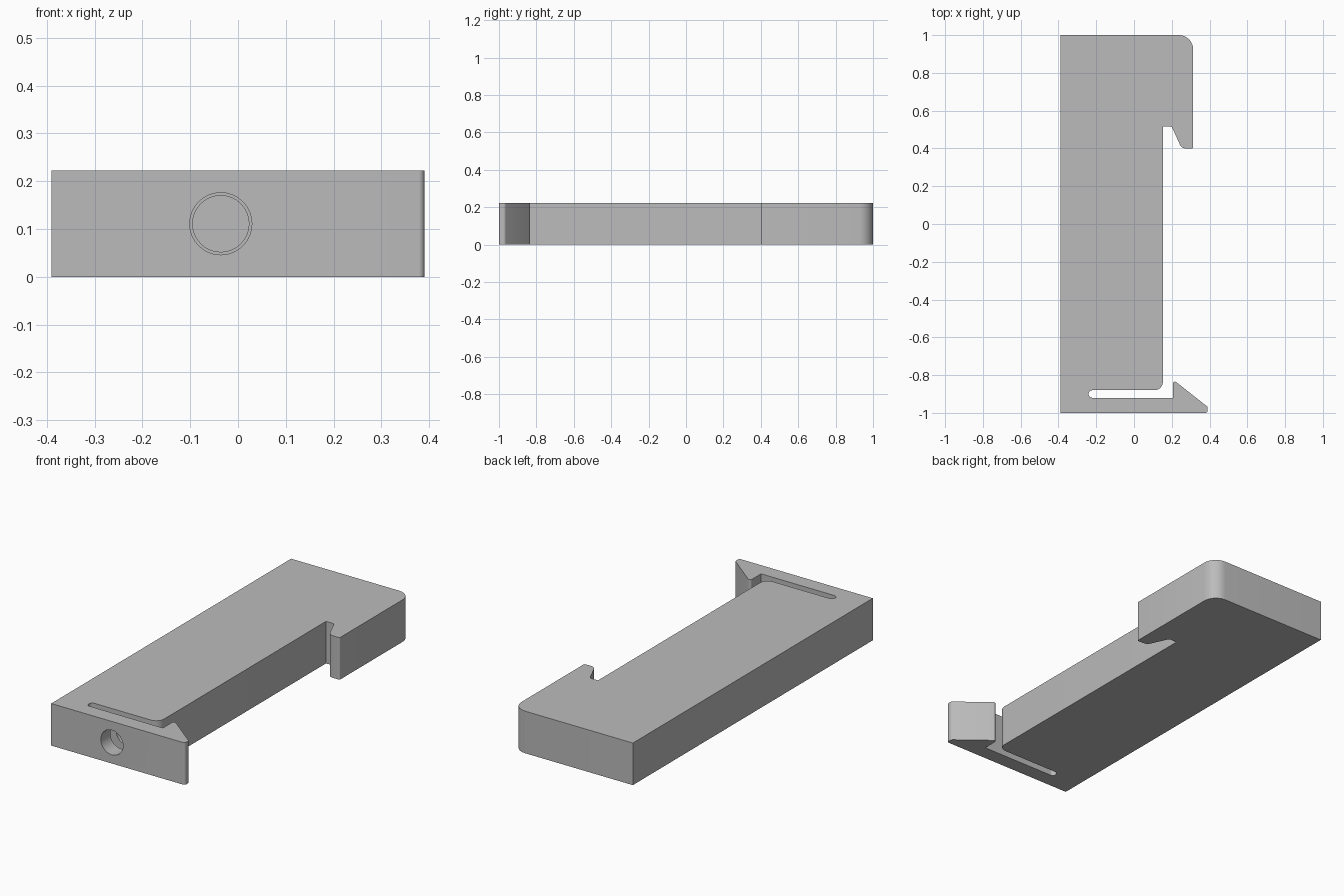
import bpy
import bmesh
from math import radians, sin, tan
from mathutils import Vector, Matrix

cube = bpy.data.objects.get("Cube")
if cube:
    bpy.data.objects.remove(cube, do_unlink=True)

THICK = 0.222

# Material
grey = bpy.data.materials.new("plain grey")
grey.use_nodes = True
colour = (0.5, 0.5, 0.5, 1)
grey.diffuse_color = colour
grey.node_tree.nodes["Principled BSDF"].inputs["Base Color"].default_value = colour

# Outline corners: x, y, fillet radius
outline = [
    (-0.39, -1, 0), (0.39, -1, 0.012), (0.39, -0.968, 0.015),    # latch tip
    (0.206, -0.823, 0.011), (0.206, -0.92, 0),                   # latch barb
    (-0.24, -0.92, 0.019), (-0.24, -0.88, 0.019),                # flex slot
    (0.153, -0.88, 0.045), (0.153, 0.515, 0),                    # inner side
    (0.2, 0.515, 0.012), (0.252, 0.4, 0.035),                    # hook
    (0.313, 0.4, 0.008), (0.313, 1, 0.075), (-0.39, 1, 0),
]


def fillet(points, steps=8):
    """Replace each corner that has a radius with an arc."""
    result = []
    for i, (x, y, r) in enumerate(points):
        p = Vector((x, y, 0))
        if r == 0:
            result.append(p)
            continue
        a = (Vector((*points[i - 1][:2], 0)) - p).normalized()
        b = (Vector((*points[(i + 1) % len(points)][:2], 0)) - p).normalized()
        half = a.angle(b) / 2
        centre = p + (a + b).normalized() * (r / sin(half))
        start = (p + a * (r / tan(half)) - centre).normalized()
        end = (p + b * (r / tan(half)) - centre).normalized()
        sweep = start.angle(end)
        axis = start.cross(end)
        for k in range(steps + 1):
            turn = Matrix.Rotation(sweep * k / steps, 3, axis)
            result.append(centre + turn @ start * r)
    return result


def add_object(name, bm):
    mesh = bpy.data.meshes.new(name)
    bm.to_mesh(mesh)
    bm.free()
    mesh.materials.append(grey)
    obj = bpy.data.objects.new(name, mesh)
    bpy.context.collection.objects.link(obj)
    return obj


# Clip body: one outline raised to a solid
bm = bmesh.new()
path = fillet(outline)
lower = [bm.verts.new(p) for p in path]
upper = [bm.verts.new((p.x, p.y, THICK)) for p in path]
bm.faces.new(lower[::-1])
bm.faces.new(upper)
for i in range(len(path)):
    bm.faces.new((lower[i - 1], lower[i], upper[i], upper[i - 1]))
body = add_object("clip_body", bm)
bpy.context.view_layer.objects.active = body
body.select_set(True)


def bore(name, radius, y0, y1):
    """Cut a round hole along y."""
    bm = bmesh.new()
    place = (Matrix.Translation((-0.036, (y0 + y1) / 2, THICK / 2))
             @ Matrix.Rotation(radians(90), 4, "X"))
    bmesh.ops.create_cone(bm, cap_ends=True, segments=32, radius1=radius,
                          radius2=radius, depth=y1 - y0, matrix=place)
    cutter = add_object(name, bm)
    cutter.hide_render = True
    mod = body.modifiers.new(name, "BOOLEAN")
    mod.operation = "DIFFERENCE"
    mod.solver = "EXACT"
    mod.object = cutter
    bpy.ops.object.modifier_apply(modifier=mod.name)
    bpy.data.objects.remove(cutter, do_unlink=True)


# Screw hole through the latch arm, narrower pocket in the body
bore("arm_hole", 0.065, -1.1, -0.9)
bore("body_pocket", 0.059, -0.9, -0.6)

bpy.ops.object.shade_smooth_by_angle(angle=radians(30))
